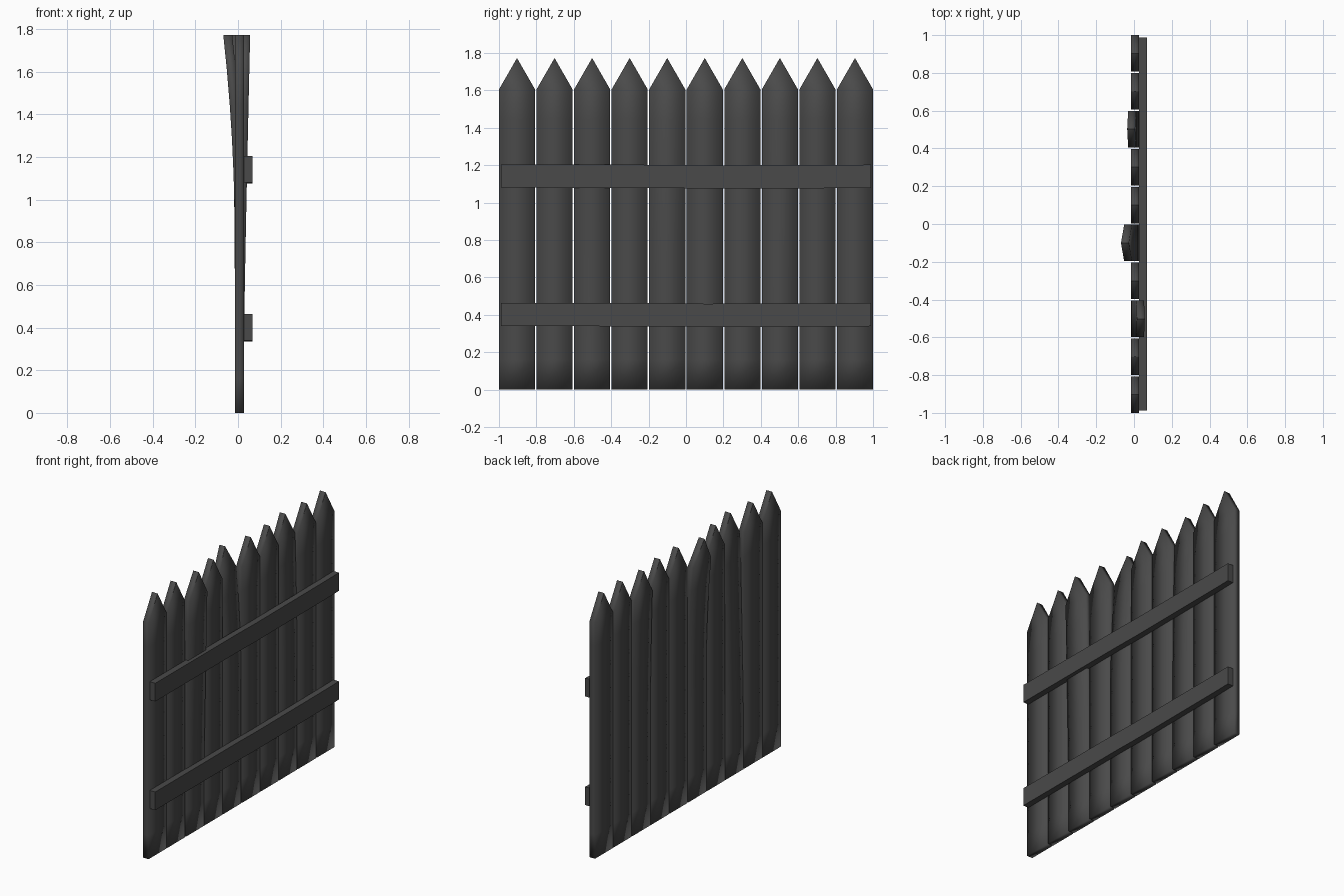
import bpy, bmesh

if "Cube" in bpy.data.objects:
    bpy.data.objects.remove(bpy.data.objects["Cube"])

WIDTH, PITCH = 0.193, 1.807 / 9
X0, X1 = -0.015, 0.027
SHOULDER, PEAK = 1.605, 1.772

# plank index: (tip offset in x, height where the warp starts, curve power)
WARPS = {2: (0.030, 0.25, 1.2), 4: (-0.054, 0.8, 2.0), 7: (-0.021, 0.6, 1.8)}

# dark painted wood
paint = bpy.data.materials.new("dark_paint")
paint.diffuse_color = (0.068, 0.068, 0.068, 1)
paint.use_nodes = True
paint.node_tree.nodes["Principled BSDF"].inputs["Base Color"].default_value = paint.diffuse_color


def loft(rings, name, angle):
    """Skin a row of closed rings, cap both ends and shade smooth up to an angle."""
    bm = bmesh.new()
    rows = [[bm.verts.new(p) for p in ring] for ring in rings]
    for a, b in zip(rows, rows[1:]):
        for i in range(len(a)):
            j = (i + 1) % len(a)
            bm.faces.new((a[i], a[j], b[j], b[i]))
    bm.faces.new(rows[0])
    bm.faces.new(rows[-1])
    bmesh.ops.recalc_face_normals(bm, faces=bm.faces)
    mesh = bpy.data.meshes.new(name)
    bm.to_mesh(mesh)
    bm.free()
    mesh.materials.append(paint)
    obj = bpy.data.objects.new(name, mesh)
    bpy.context.collection.objects.link(obj)
    bpy.ops.object.select_all(action='DESELECT')
    bpy.context.view_layer.objects.active = obj
    obj.select_set(True)
    bpy.ops.object.shade_smooth_by_angle(angle=angle)


def plank(index):
    yc = -1 + WIDTH / 2 + index * PITCH
    tip, start, power = WARPS.get(index, (0, 0, 1))
    rings = []
    for z in [SHOULDER * i / 10 for i in range(11)] + [PEAK]:
        h = 0.0005 if z == PEAK else WIDTH / 2
        d = tip * max(0, (z - start) / (PEAK - start)) ** power
        rings.append([(X0 + d, yc - h, z), (X1 + d, yc - h, z),
                      (X1 + d, yc + h, z), (X0 + d, yc + h, z)])
    # soft shading rolls over the plank edges
    loft(rings, f"fence_plank_{index + 1}", 3.14)


# pointed planks
for n in range(10):
    plank(n)

# horizontal rails, very slightly uneven along their length
for label, z0 in (("lower", 0.337), ("upper", 1.077)):
    rings = []
    for y, dz in ((-0.988, 0.003), (-0.1, 0.001), (0.1, -0.002), (0.88, 0), (0.988, 0.002)):
        a, b = z0 + dz, z0 + 0.124 + dz
        rings.append([(0.027, y, a), (0.068, y, a), (0.068, y, b), (0.027, y, b)])
    loft(rings, f"{label}_rail", 0.5)
